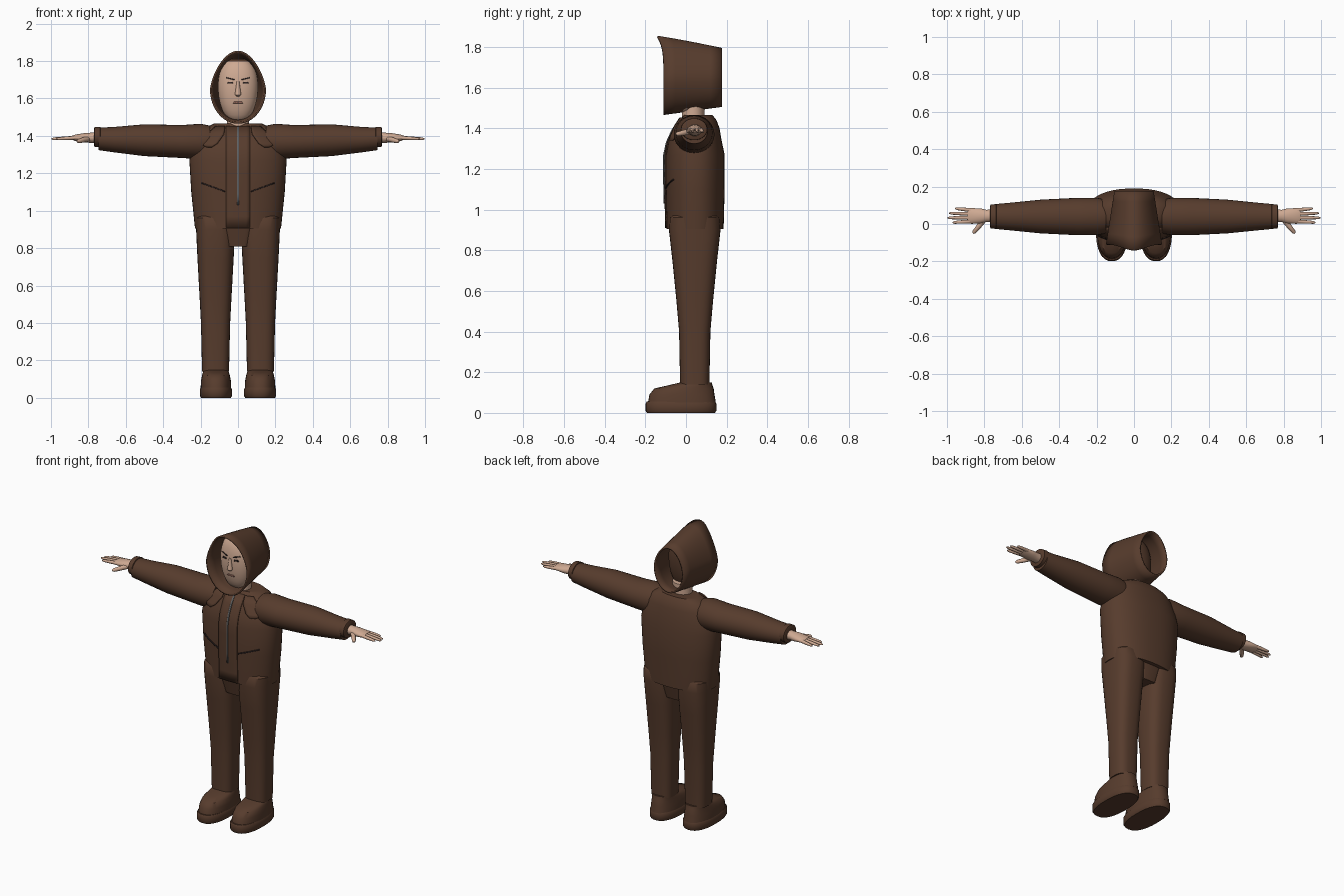
import bpy, bmesh
from math import sin, cos, pi, radians
from mathutils import Vector
from mathutils.bvhtree import BVHTree

cube = bpy.data.objects.get("Cube")
if cube:
    bpy.data.objects.remove(cube, do_unlink=True)


def material(name, red, green, blue):
    colour = (red, green, blue, 1)
    mat = bpy.data.materials.new(name)
    mat.use_nodes = True
    mat.diffuse_color = colour
    mat.node_tree.nodes["Principled BSDF"].inputs["Base Color"].default_value = colour
    return mat


brown = material("brown cloth", .095, .045, .026)
skin = material("skin", .62, .4, .29)
dark = material("dark trim", .03, .02, .02)
grey = material("zip grey", .12, .12, .12)
lip = material("lips", .36, .17, .13)


def finish(name, bm, mat):
    bmesh.ops.recalc_face_normals(bm, faces=bm.faces)
    mesh = bpy.data.meshes.new(name)
    bm.to_mesh(mesh)
    bm.free()
    mesh.materials.append(mat)
    mesh.shade_smooth()
    mesh.set_sharp_from_angle(angle=radians(40))
    obj = bpy.data.objects.new(name, mesh)
    bpy.context.collection.objects.link(obj)
    return obj


def thicken(obj, amount, offset):
    modifier = obj.modifiers.new("thickness", "SOLIDIFY")
    modifier.thickness = amount
    modifier.offset = offset


def bridge(bm, rings, caps=True):
    rows = [[bm.verts.new(point) for point in ring] for ring in rings]
    for low, high in zip(rows, rows[1:]):
        for i in range(len(low)):
            bm.faces.new((low[i - 1], low[i], high[i], high[i - 1]))
    if caps:
        bm.faces.new(rows[0])
        bm.faces.new(rows[-1])


def power(value, squareness):
    size = abs(value) ** (2 / squareness)
    return size if value >= 0 else -size


def loft(name, axis, centre, rows, mat, side=1, squareness=2, sides=32):
    """Each row is (place along the axis, radius, other radius, optional drift of the centre)."""
    rings = []
    for place, wide, deep, *drift in rows:
        ring = []
        for i in range(sides):
            turn = 2 * pi * i / sides
            a = centre[0] + wide * power(cos(turn), squareness)
            b = centre[1] + deep * power(sin(turn), squareness) + sum(drift)
            x, y, z = (place, a, b) if axis == "x" else (a, b, place)
            ring.append((side * x, y, z))
        rings.append(ring)
    bm = bmesh.new()
    bridge(bm, rings)
    return finish(name, bm, mat)


def digit(name, start, end, radius, side):
    """A finger: a tapering tube with a rounded tip."""
    start, end = Vector(start), Vector(end)
    turn = (end - start).to_track_quat("Z", "Y")
    rings = []
    for along, scale in ((0, 1), (.5, .9), (.9, .7), (1, .3)):
        ring = []
        for i in range(12):
            angle = pi * i / 6
            spoke = Vector((cos(angle), sin(angle), 0)) * radius * scale
            point = start.lerp(end, along) + turn @ spoke
            ring.append((side * point.x, point.y, point.z))
        rings.append(ring)
    bm = bmesh.new()
    bridge(bm, rings)
    finish(name, bm, skin)


def surface(obj):
    return BVHTree.FromPolygons([vert.co for vert in obj.data.vertices],
                                [poly.vertices[:] for poly in obj.data.polygons])


def front_plate(name, tree, rows, mat, lift, side=1, slope=0):
    """Thin plate laid on the front of a surface; rows are (height, inner x, outer x)."""
    bm = bmesh.new()
    cuts = 6
    grid = []
    for height, inner, outer in rows:
        line = []
        for i in range(cuts + 1):
            across = (outer - inner) * i / cuts
            x, z = side * (inner + across), height + slope * across
            hit = tree.ray_cast(Vector((x, -1, z)), Vector((0, 1, 0)))[0]
            line.append(bm.verts.new((x, (hit.y if hit else 0) - lift, z)))
        grid.append(line)
    for low, high in zip(grid, grid[1:]):
        for i in range(cuts):
            bm.faces.new((low[i], low[i + 1], high[i + 1], high[i]))
    thicken(finish(name, bm, mat), .006, 0)


# Jacket body and neck
jacket = loft("jacket_body", "z", (0, .045), [
    (.905, .23, .14), (1.1, .25, .145), (1.27, .26, .145), (1.34, .245, .13),
    (1.4, .215, .11, .01), (1.44, .18, .09, .015), (1.465, .13, .07, .015)],
    brown, squareness=2.3, sides=48)
chest = surface(jacket)
loft("neck", "z", (0, .035), [(1.4, .06, .055), (1.53, .06, .055)], skin)

# Placket and zip down the front
levels = [.91 + .06 * i for i in range(10)]
front_plate("placket", chest, [(z, -.065, .065) for z in levels], brown, .004)
front_plate("zip", chest, [(z, -.005, .005) for z in levels[2:]], grey, .009)

# Head, rounded from chin to crown, with hair at the back
rows = []
for i in range(1, 14):
    rise = -cos(pi * i / 14)
    girth = sin(pi * i / 14) ** .75 * (1 + .08 * rise)
    rows.append((1.645 + .17 * rise, .107 * girth, .08 * girth))
head = loft("head", "z", (0, 0), rows, skin, squareness=2.2, sides=40)
head.data.materials.append(brown)
for poly in head.data.polygons:
    poly.material_index = int(poly.center.y > .01 or poly.center.z > 1.8)
face = surface(head)
loft("nose", "z", (0, -.08), [(1.61, .006, .006), (1.62, .017, .018),
                              (1.64, .014, .014), (1.69, .007, .006)], skin, sides=16)
front_plate("mouth", face, [(1.575, -.026, .026), (1.583, -.02, .02)], lip, .002)

# Hood: a pointed tube, open at both ends, narrowing to the back
rings = []
for step in range(6):
    back = step / 5
    ring = []
    for i in range(48):
        turn = pi * i / 24
        top = max(sin(turn), 0)
        tall = .205 - .06 * back if top else .185 - .04 * back
        x = (.15 - .045 * back) * cos(turn) * (1 - (.2 - .1 * back) * top)
        y = -.11 + .287 * back - .03 * (1 - back) ** 3 * top ** 4
        ring.append((x, y, 1.65 + tall * sin(turn)))
    rings.append(ring)
bm = bmesh.new()
bridge(bm, rings, caps=False)
thicken(finish("hood", bm, brown), .01, -1)

# Crotch panel
loft("trouser_crotch", "z", (0, .04), [(.81, .06, .1), (.92, .09, .125)], brown, squareness=5)

for label, side in (("left_", 1), ("right_", -1)):
    # Sleeve, cuff and hand
    loft(label + "sleeve", "x", (.04, 1.37), [
        (.15, .09, .085), (.2, .1, .095), (.3, .1, .088), (.5, .09, .085, .007),
        (.66, .074, .068, .01), (.745, .066, .06, .014)], brown, side)
    loft(label + "cuff", "x", (.04, 1.395), [
        (.733, .06, .045), (.737, .066, .054), (.766, .064, .053), (.77, .056, .045)], brown, side)
    loft(label + "palm", "x", (.043, 1.39), [
        (.75, .034, .03), (.79, .033, .027), (.82, .04, .025), (.87, .042, .017),
        (.89, .037, .01)], skin, side, sides=24)
    for i, finger in enumerate(("index", "middle", "ring", "little")):
        reach = 1 - .02 * abs(i - 1.3) ** 1.5
        digit(label + finger + "_finger", (.87, .014 + .02 * i, 1.39),
              (reach, .008 + .025 * i, 1.384), .0105, side)
    digit(label + "thumb", (.8, .025, 1.385), (.86, -.05, 1.37), .015, side)

    # Trouser leg
    loft(label + "trouser_leg", "z", (.12, .043), [
        (.14, .072, .072), (.4, .078, .077), (.55, .086, .09), (.75, .097, .11),
        (.9, .104, .127), (.96, .107, .122), (.975, .095, .108)], brown, side, squareness=2.8)

    # Shoe
    loft(label + "shoe_sole", "z", (.118, -.025), [
        (0, .08, .167), (.01, .086, .174), (.045, .086, .174), (.055, .08, .168)],
        brown, side, squareness=2.4)
    loft(label + "shoe_upper", "z", (.118, -.02), [
        (.05, .082, .167), (.09, .08, .16), (.12, .074, .146, .01),
        (.135, .07, .11, .04), (.15, .064, .077, .07)], brown, side, squareness=2.3)

    # Collar flap and slanted pocket
    front_plate(label + "collar_flap", chest, [
        (1.45, .07, .12), (1.41, .075, .165), (1.36, .11, .205), (1.34, .14, .17)],
        brown, .012, side)
    front_plate(label + "pocket", chest, [(1.1, .07, .195), (1.106, .07, .195)],
                dark, .003, side, slope=.36)

    # Eye and eyebrow
    front_plate(label + "eyebrow", face, [(1.698, .02, .065), (1.704, .02, .06)],
                dark, .002, side, slope=.25)
    front_plate(label + "eye", face, [(1.68, .026, .056), (1.688, .03, .052)], dark, .002, side)
